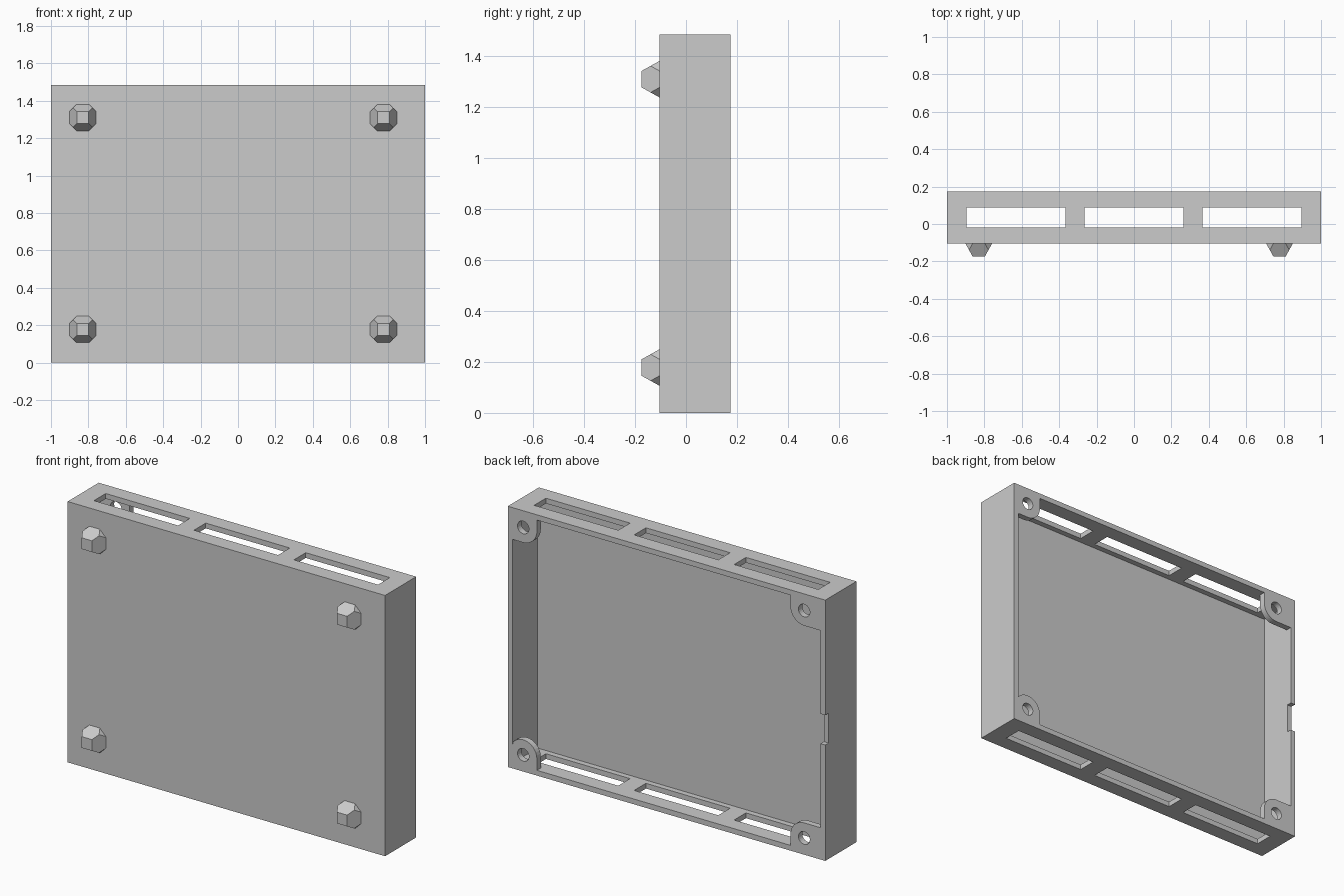
import bpy, bmesh
from math import sin, cos, radians
from mathutils import Vector

if "Cube" in bpy.data.objects:
    bpy.data.objects.remove(bpy.data.objects["Cube"], do_unlink=True)

grey = bpy.data.materials.new("light_grey")
grey.use_nodes = True
grey.diffuse_color = (0.6, 0.6, 0.6, 1)
grey.node_tree.nodes["Principled BSDF"].inputs["Base Color"].default_value = (0.6, 0.6, 0.6, 1)

HEIGHT, FRONT, BACK = 1.485, -0.105, 0.175
WALL, FLOOR_Y = 0.03, -0.05


def finish(bm, name):
    bmesh.ops.recalc_face_normals(bm, faces=bm.faces)
    mesh = bpy.data.meshes.new(name)
    bm.to_mesh(mesh)
    bm.free()
    mesh.materials.append(grey)
    obj = bpy.data.objects.new(name, mesh)
    bpy.context.collection.objects.link(obj)
    return obj


def prism(name, outline, y0, y1):
    """Extrude an (x, z) outline along y."""
    bm = bmesh.new()
    face = bm.faces.new([bm.verts.new((x, y0, z)) for x, z in outline])
    moved = bmesh.ops.extrude_face_region(bm, geom=[face])["geom"]
    verts = [v for v in moved if isinstance(v, bmesh.types.BMVert)]
    bmesh.ops.translate(bm, verts=verts, vec=(0, y1 - y0, 0))
    return finish(bm, name)


def box(name, x0, x1, y0, y1, z0, z1):
    return prism(name, [(x0, z0), (x1, z0), (x1, z1), (x0, z1)], y0, y1)


def arc(cx, cz, r, start, end, steps):
    angles = [radians(start + (end - start) * i / steps) for i in range(steps + 1)]
    return [(cx + r * cos(a), cz + r * sin(a)) for a in angles]


def cut(obj, cutters):
    """Subtract the cutters, bake the result and discard the cutters."""
    for c in cutters:
        mod = obj.modifiers.new("cut", "BOOLEAN")
        mod.operation, mod.solver, mod.object = "DIFFERENCE", "EXACT", c
    bpy.context.view_layer.update()
    deps = bpy.context.evaluated_depsgraph_get()
    baked = bpy.data.meshes.new_from_object(obj.evaluated_get(deps))
    obj.modifiers.clear()
    obj.data = baked
    for c in cutters:
        bpy.data.objects.remove(c, do_unlink=True)


# Case: open-backed tray with slots through top and bottom and a side notch
case = box("case", -1, 1, FRONT, BACK, 0, HEIGHT)
cutters = [box("cavity", WALL - 1, 1 - WALL, FLOOR_Y, BACK + 0.1, WALL, HEIGHT - WALL)]
for x in (-0.63, 0, 0.63):
    cutters.append(box("slot", x - 0.265, x + 0.265, -0.018, 0.088, -0.1, HEIGHT + 0.1))
cutters.append(box("notch", -1.1, -0.95, BACK - 0.03, BACK + 0.1, 0.66, 0.83))
cut(case, cutters)


# Corner tabs: rounded plates with a screw hole, flush with the back rim
def corner_tab(name, side, top, inset_x, full_round=False):
    r, inset_z = 0.086, 0.095
    outline = [(WALL, WALL), (inset_x + r, WALL)]
    outline += arc(inset_x, inset_z, r, 0, 140 if full_round else 90, 12)
    if not full_round:
        outline.append((WALL, inset_z + r))

    def place(points):
        return [(side * (1 - x), HEIGHT - z if top else z) for x, z in points]

    tab = prism(name, place(outline), BACK - 0.035, BACK)
    hole = prism("hole", place(arc(inset_x, inset_z, 0.036, 0, 345, 23)), BACK - 0.1, BACK + 0.1)
    cut(tab, [hole])


corner_tab("tab_top_left", 1, True, 0.097)
corner_tab("tab_bottom_left", 1, False, 0.097, full_round=True)
corner_tab("tab_top_right", -1, True, 0.133)
corner_tab("tab_bottom_right", -1, False, 0.133)


# Front feet: square tapered studs with their base corners cut off
def foot(name, x, z):
    tip, mid, wide = 0.032, 0.052, 0.071
    depth = FRONT + 0.175
    y_mid = FRONT - depth * (wide - mid) / (wide - tip)
    bm = bmesh.new()
    for sx in (-1, 1):
        for sz in (-1, 1):
            for a, y, b in ((tip, FRONT - depth, tip), (mid, y_mid, mid),
                            (wide, FRONT, 0.033), (0.033, FRONT, wide)):
                bm.verts.new(Vector((x + sx * a, y, z + sz * b)))
    bmesh.ops.convex_hull(bm, input=bm.verts)
    bmesh.ops.dissolve_limit(bm, angle_limit=radians(3), verts=bm.verts, edges=bm.edges)
    finish(bm, name)


for x, side in ((-0.83, "right"), (0.778, "left")):
    for z, level in ((0.178, "bottom"), (1.31, "top")):
        foot(f"foot_{level}_{side}", x, z)
